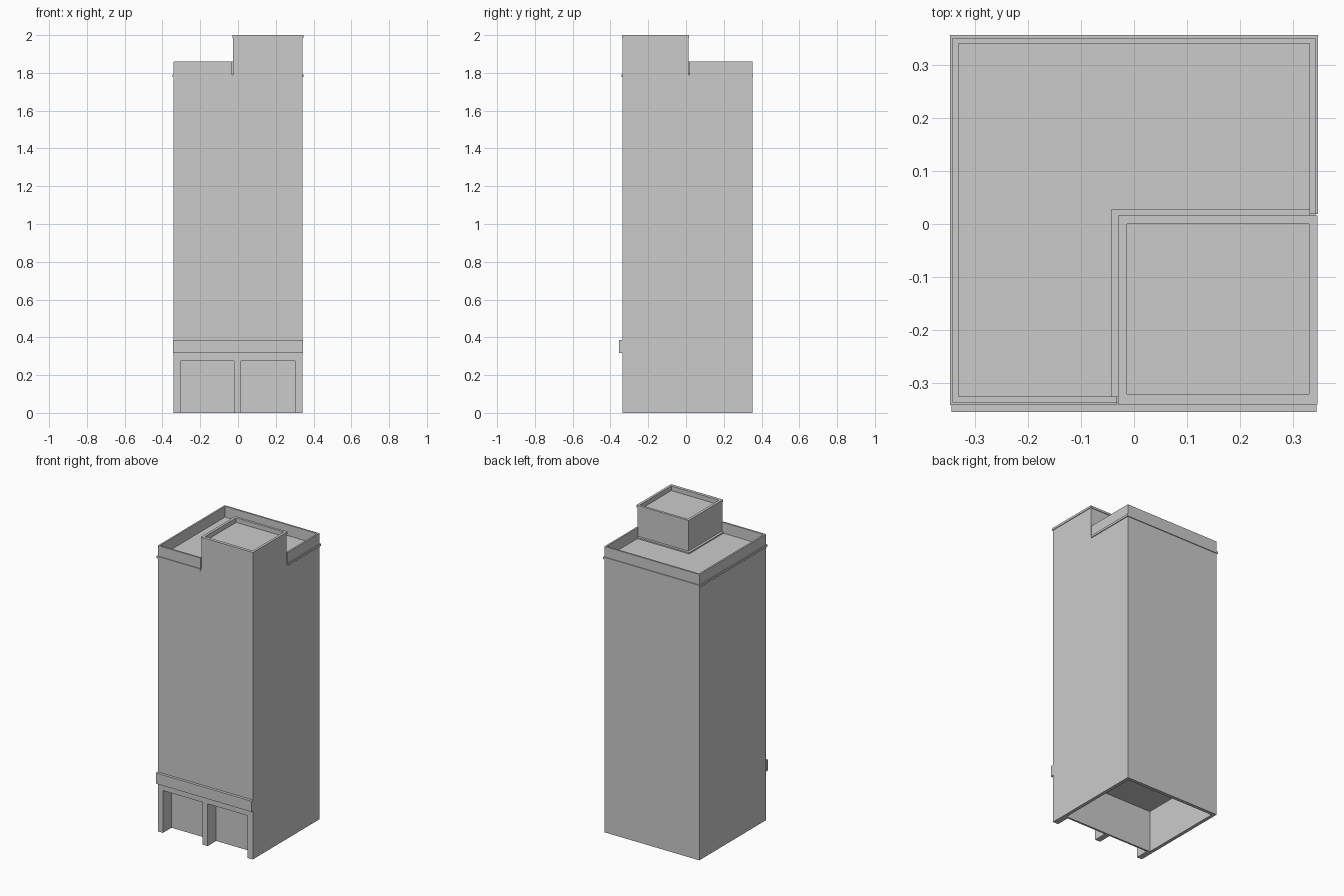
import bpy
import bmesh

old = bpy.data.objects.get("Cube")
if old:
    bpy.data.objects.remove(old, do_unlink=True)

concrete = bpy.data.materials.new("concrete_grey")
concrete.use_nodes = True
GREY = (0.6, 0.6, 0.6, 1)
concrete.diffuse_color = GREY
concrete.node_tree.nodes["Principled BSDF"].inputs["Base Color"].default_value = GREY

# Main block footprint and levels
LEFT, RIGHT, FRONT, BACK = -0.342, 0.342, -0.336, 0.351
ROOF, TOP = 1.79, 2.0
# Inner corner of the rooftop block
CORE_X, CORE_Y = -0.026, 0.012


def prism(name, outline, z0, z1):
    """Extrude a flat outline between two heights."""
    bm = bmesh.new()
    face = bm.faces.new([bm.verts.new((x, y, z0)) for x, y in outline])
    grown = bmesh.ops.extrude_face_region(bm, geom=[face])
    verts = [v for v in grown["geom"] if isinstance(v, bmesh.types.BMVert)]
    bmesh.ops.translate(bm, verts=verts, vec=(0, 0, z1 - z0))
    bmesh.ops.recalc_face_normals(bm, faces=bm.faces)
    mesh = bpy.data.meshes.new(name)
    bm.to_mesh(mesh)
    bm.free()
    mesh.materials.append(concrete)
    obj = bpy.data.objects.new(name, mesh)
    bpy.context.collection.objects.link(obj)
    return obj


def rect(x0, x1, y0, y1):
    return [(x0, y0), (x1, y0), (x1, y1), (x0, y1)]


def box(name, x0, x1, y0, y1, z0, z1):
    return prism(name, rect(x0, x1, y0, y1), z0, z1)


def cut(target, cutter):
    cutter.hide_render = True
    cutter.hide_viewport = True
    mod = target.modifiers.new(cutter.name, "BOOLEAN")
    mod.operation = "DIFFERENCE"
    mod.solver = "EXACT"
    mod.object = cutter


def roof_strip(name, out, inn, z0, z1):
    """Strip along the roof edge, broken at the rooftop block."""
    end_x, end_y = CORE_X - 0.007, CORE_Y + 0.007

    def path(d):
        return [(end_x, FRONT - d), (LEFT - d, FRONT - d), (LEFT - d, BACK + d),
                (RIGHT + d, BACK + d), (RIGHT + d, end_y)]
    return prism(name, path(out) + path(-inn)[::-1], z0, z1)


# Tower, carved around the rooftop block and hollow at ground level
tower = box("tower", LEFT, RIGHT, FRONT, BACK, 0, TOP - 0.03)
far = 0.6
cut(tower, prism("roof_cutter", [(-far, -far), (CORE_X, -far), (CORE_X, CORE_Y),
                                 (far, CORE_Y), (far, far), (-far, far)], ROOF, TOP + 0.2))
cut(tower, box("ground_floor_cutter", LEFT + 0.022, RIGHT - 0.022,
               FRONT + 0.1, BACK - 0.022, -0.1, 0.272))
for side, x0, x1 in (("right", -0.305, -0.02), ("left", 0.017, 0.303)):
    cut(tower, box(side + "_bay_cutter", x0, x1, FRONT - 0.1, FRONT + 0.088, -0.1, 0.275))

# Band above the shopfront bays
box("shopfront_band", LEFT - 0.002, RIGHT + 0.002, FRONT - 0.018, FRONT + 0.005, 0.317, 0.387)

# Parapet and the thin moulding below it
roof_strip("parapet", 0, 0.011, ROOF, 1.86)
roof_strip("roof_moulding", 0.005, 0.005, ROOF - 0.012, ROOF + 0.002)

# Low flashing where the rooftop block meets the roof
prism("roof_flashing", [(CORE_X - 0.016, FRONT + 0.011), (CORE_X, FRONT + 0.011),
                        (CORE_X, CORE_Y), (RIGHT - 0.011, CORE_Y),
                        (RIGHT - 0.011, CORE_Y + 0.016),
                        (CORE_X - 0.016, CORE_Y + 0.016)], ROOF, ROOF + 0.008)

# Rooftop block: upper wall ring and projecting coping
for name, out, z0, z1 in (("rooftop_block_rim", 0, TOP - 0.03, TOP - 0.014),
                          ("rooftop_block_coping", 0.004, TOP - 0.014, TOP)):
    ring = box(name, CORE_X - out, RIGHT + out, FRONT - out, CORE_Y + out, z0, z1)
    cut(ring, box(name + "_cutter", CORE_X + 0.013, RIGHT - 0.012,
                  FRONT + 0.016, CORE_Y - 0.012, z0 - 0.1, z1 + 0.1))
